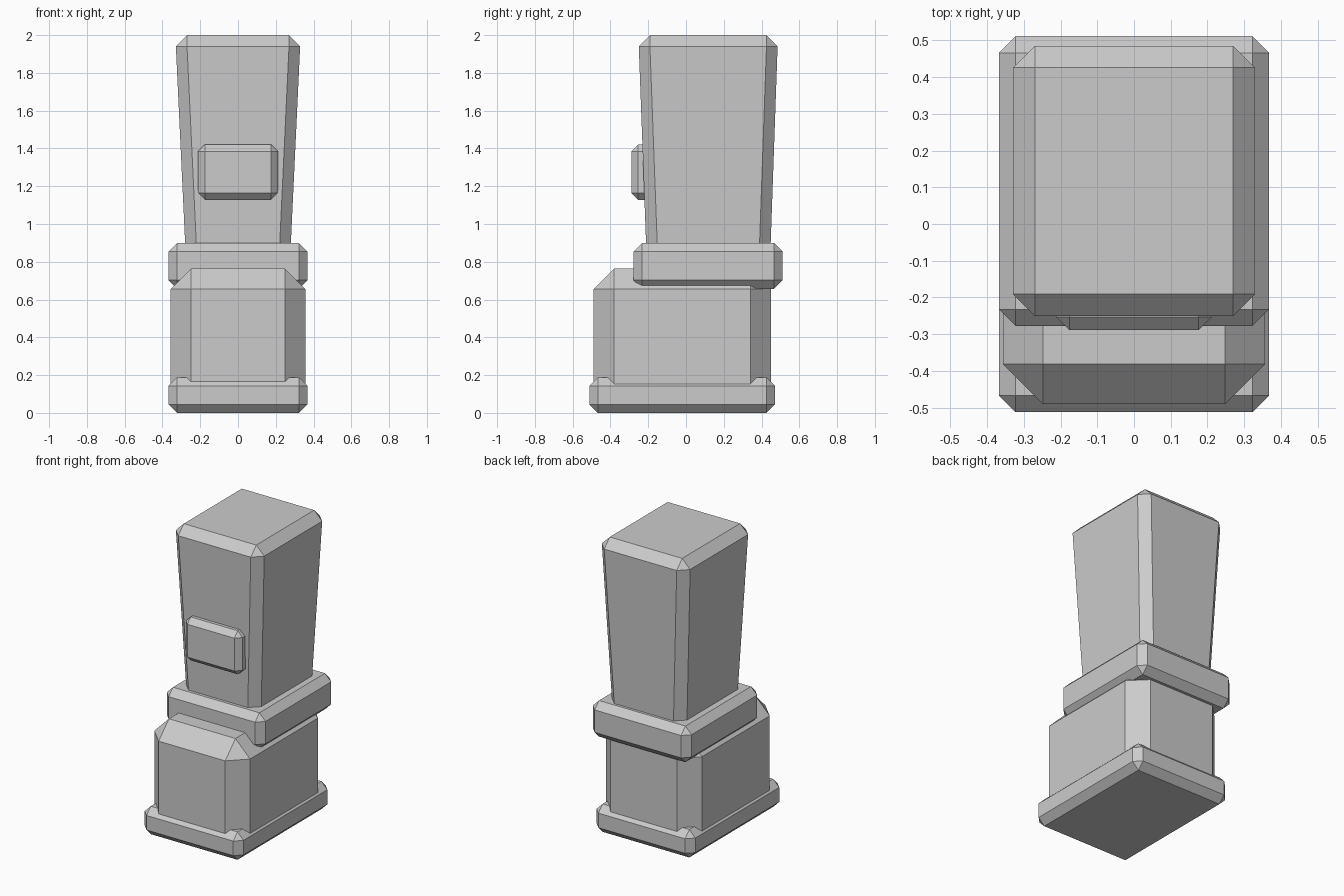
import bpy
import bmesh

if "Cube" in bpy.data.objects:
    bpy.data.objects.remove(bpy.data.objects["Cube"])


def chamfered_box(name, x, y, z, c, bottom_x=None, bottom_y=None):
    """Box with equal chamfers on every edge; optional narrower lower end."""
    bm = bmesh.new()
    ends = ((z[0], 1, bottom_x or x, bottom_y or y), (z[1], -1, x, y))
    for level, inward, (x0, x1), (y0, y1) in ends:
        for px, dx in ((x0, 1), (x1, -1)):
            for py, dy in ((y0, 1), (y1, -1)):
                bm.verts.new((px + dx * c, py + dy * c, level))
                bm.verts.new((px, py + dy * c, level + inward * c))
                bm.verts.new((px + dx * c, py, level + inward * c))
    bmesh.ops.convex_hull(bm, input=bm.verts[:])
    # Merge coplanar triangles into clean flat panels
    bmesh.ops.dissolve_limit(bm, angle_limit=0.01, verts=bm.verts[:], edges=bm.edges[:])
    bmesh.ops.recalc_face_normals(bm, faces=bm.faces[:])
    mesh = bpy.data.meshes.new(name)
    bm.to_mesh(mesh)
    bm.free()
    obj = bpy.data.objects.new(name, mesh)
    bpy.context.collection.objects.link(obj)
    return obj


# Boot: sole slab, foot block and ankle cuff
chamfered_box("sole", (-0.368, 0.368), (-0.512, 0.471), (0.0, 0.188), 0.045)
chamfered_box("foot", (-0.357, 0.357), (-0.49, 0.45), (0.04, 0.764), 0.109)
chamfered_box("ankle_cuff", (-0.368, 0.368), (-0.278, 0.512), (0.657, 0.9), 0.046)

# Leg flaring towards the top
chamfered_box("leg", (-0.329, 0.329), (-0.25, 0.485), (0.8, 2.0), 0.059,
              bottom_x=(-0.278, 0.278), bottom_y=(-0.21, 0.447))

# Raised pad on the front of the leg
chamfered_box("shin_pad", (-0.211, 0.211), (-0.289, -0.15), (1.128, 1.421), 0.036)
